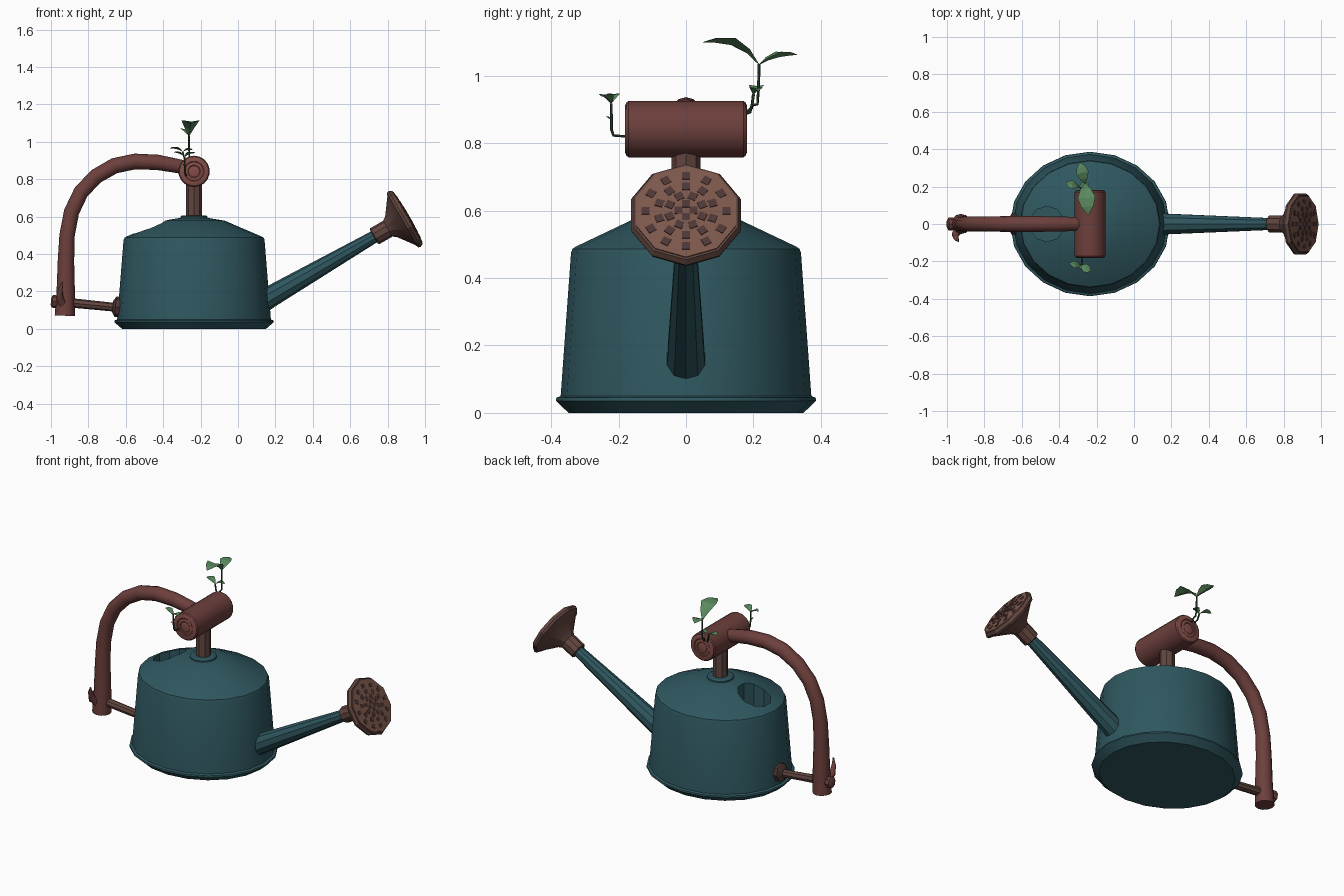
import bpy, bmesh, math
from mathutils import Vector, Matrix

if "Cube" in bpy.data.objects:
    bpy.data.objects.remove(bpy.data.objects["Cube"])


def material(name, r, g, b):
    m = bpy.data.materials.new(name)
    m.diffuse_color = (r, g, b, 1)
    m.use_nodes = True
    m.node_tree.nodes["Principled BSDF"].inputs["Base Color"].default_value = m.diffuse_color
    return m


TEAL = material("teal_metal", .028, .095, .115)
BARK = material("red_bark", .15, .05, .045)
CUT = material("cut_wood", .23, .075, .065)
BROWN = material("brown_wood", .12, .06, .05)
FACE = material("rose_wood", .2, .095, .07)
DARK = material("dark_wood", .075, .038, .035)
LEAF = material("leaf_green", .1, .25, .11)
STEM = material("stem_green", .03, .06, .03)


def finish(ob, mat, angle=35):
    ob.data.materials.clear()
    ob.data.materials.append(mat)
    bpy.ops.object.select_all(action='DESELECT')
    ob.select_set(True)
    bpy.context.view_layer.objects.active = ob
    if angle:
        bpy.ops.object.shade_smooth_by_angle(angle=math.radians(angle))
    return ob


def from_bmesh(name, bm, mat, angle=35):
    bmesh.ops.recalc_face_normals(bm, faces=bm.faces)
    me = bpy.data.meshes.new(name)
    bm.to_mesh(me)
    bm.free()
    ob = bpy.data.objects.new(name, me)
    bpy.context.collection.objects.link(ob)
    return finish(ob, mat, angle)


def frame(origin, axis):
    return Matrix.Translation(origin) @ Vector(axis).to_track_quat('Z', 'Y').to_matrix().to_4x4()


def lathe(name, profile, n, mat, origin, axis=(0, 0, 1), sy=1, angle=35):
    """Turn (radius, height) points about an axis, closing both ends."""
    bm = bmesh.new()
    M = frame(origin, axis)
    rings = []
    for r, h in profile:
        rings.append([bm.verts.new(M @ Vector((r * math.cos(a), sy * r * math.sin(a), h)))
                      for a in (math.pi / 2 + math.tau * i / n for i in range(n))])
    for a, b in zip(rings, rings[1:]):
        for i in range(n):
            j = (i + 1) % n
            bm.faces.new((a[i], a[j], b[j], b[i]))
    bm.faces.new(rings[0])
    bm.faces.new(rings[-1])
    return from_bmesh(name, bm, mat, angle)


def tube(name, pts, mat, res=4):
    """Round tube through (x, y, z, radius) points."""
    cu = bpy.data.curves.new(name, 'CURVE')
    cu.dimensions = '3D'
    cu.bevel_depth = 1
    cu.bevel_resolution = res
    cu.use_fill_caps = True
    sp = cu.splines.new('POLY')
    sp.points.add(len(pts) - 1)
    for p, (x, y, z, r) in zip(sp.points, pts):
        p.co = (x, y, z, 1)
        p.radius = r
    ob = bpy.data.objects.new(name, cu)
    bpy.context.collection.objects.link(ob)
    bpy.ops.object.select_all(action='DESELECT')
    ob.select_set(True)
    bpy.context.view_layer.objects.active = ob
    bpy.ops.object.convert(target='MESH')
    return finish(bpy.context.view_layer.objects.active, mat, 50)


def leaf(name, base, tip, width, arch):
    """Folded, arched leaf with a thin diamond cross-section."""
    base, tip = Vector(base), Vector(tip)
    side = (tip - base).cross(Vector((0, 0, 1))).normalized()
    up = side.cross(tip - base).normalized()
    bm = bmesh.new()
    rings = []
    for t, w in ((0, .06), (.25, .6), (.55, 1), (.8, .7), (1, .04)):
        c = base.lerp(tip, t) + up * arch * math.sin(math.pi * t)
        s = side * width * w / 2
        lift = up * width * .12 * w
        rings.append([bm.verts.new(p) for p in (c - s + lift, c - lift, c + s + lift, c + lift * .4)])
    for a, b in zip(rings, rings[1:]):
        for i in range(4):
            j = (i + 1) % 4
            bm.faces.new((a[i], a[j], b[j], b[i]))
    bm.faces.new(rings[0])
    bm.faces.new(rings[-1])
    return from_bmesh(name, bm, LEAF, 0)


CX = -.235
# Oval can body with a filler opening
body = lathe("can_body", [(.385, 0), (.427, .036), (.425, .045), (.411, .05), (.377, .475), (.372, .487),
                          (.36, .494), (.165, .578), (.08, .592)], 20, TEAL, (CX, 0, 0), sy=.905)
cutter = lathe("filler_cutter", [(.095, .42), (.095, .8)], 10, TEAL, (-.465, 0, 0))
cutter.hide_render = True
mod = body.modifiers.new("filler_hole", 'BOOLEAN')
mod.operation = 'DIFFERENCE'
mod.solver = 'EXACT'
mod.object = cutter
bpy.context.view_layer.objects.active = body
bpy.ops.object.modifier_apply(modifier=mod.name)
bpy.data.objects.remove(cutter)
finish(body, TEAL)

# Collar and post carrying the log
lathe("post_collar", [(.075, .575), (.075, .6), (.065, .607), (.04, .607)], 14, TEAL, (CX, 0, 0))
lathe("post", [(.043, .58), (.043, .82)], 8, BROWN, (CX, 0, 0), angle=20)

# Log crosspiece with ringed cut ends
LOG = Vector((CX, 0, .842))
lathe("log", [(.078, -.178), (.084, -.17), (.084, .17), (.078, .178)], 18, BARK, LOG, (0, 1, 0))
for s, side in ((-1, "front"), (1, "back")):
    lathe("log_end_" + side, [(.078, 0), (.07, .004), (.054, .004), (.05, .001), (.034, .004),
                              (.03, .001), (.014, .004), (.004, .004)],
          18, CUT, LOG + Vector((0, s * .177, 0)), (0, s, 0))

# Spout and rose
D = Vector((.866, 0, .5))
lathe("spout", [(.064, -.09), (.058, 0), (.031, .70)], 10, TEAL, (.17, 0, .17), D, angle=20)
P0 = Vector((.80, 0, .535))
lathe("rose_collar", [(.042, -.085), (.049, -.08), (.049, .005), (.04, .01)], 10, BROWN, P0, D, angle=20)
lathe("rose_cone", [(.045, -.005), (.062, .02), (.15, .085), (.168, .092), (.172, .105), (.163, .122), (.15, .124)],
      10, BROWN, P0, D, angle=20)
lathe("rose_face", [(.158, .118), (.156, .126), (.06, .132), (.01, .133)], 10, FACE, P0, D, angle=20)
bm = bmesh.new()
for r, n, h in ((.022, 4, .133), (.052, 8, .1325), (.083, 10, .131), (.12, 12, .129)):
    for i in range(n):
        M = (frame(P0, D) @ Matrix.Rotation(math.tau * (i + .5 * (n == 8)) / n, 4, 'Z')
             @ Matrix.Translation((0, r, h)) @ Matrix.Diagonal((.024, .024, .003, 1)))
        bmesh.ops.create_cube(bm, size=1, matrix=M)
from_bmesh("rose_holes", bm, DARK, 0)

# Bent branch handle with peg, knob and thorn
path = [(-.25, .855, .036), (-.33, .872, .038), (-.43, .89, .041), (-.55, .895, .042), (-.66, .872, .042),
        (-.76, .815, .041), (-.84, .73, .041), (-.89, .625, .041), (-.914, .5, .041), (-.92, .36, .044),
        (-.921, .2, .049), (-.926, .07, .054)]
tube("handle", [(x, 0, z, r) for x, z, r in path], BARK)
PEG = Vector((1, 0, -.1)).normalized()
lathe("handle_peg", [(.026, 0), (.023, .36)], 8, BROWN, (-.985, 0, .148), PEG)
lathe("peg_knob", [(.02, 0), (.034, .008), (.034, .03), (.026, .045)], 8, BARK, (-1, 0, .148), PEG)
lathe("peg_flange", [(.03, -.015), (.055, 0), (.055, .05)], 8, DARK, (-.655, 0, .118), PEG)
tube("thorn", [(-.93, -.02, .12, .026), (-.955, -.055, .17, .02), (-.95, -.078, .21, .013),
               (-.938, -.092, .25, .004)], BARK, 2)

# Sprouts growing from the log ends
S = .0045
tube("tall_stem", [(-.25, .17, .885, S), (-.255, .19, .892, S), (-.26, .195, .912, S), (-.26, .212, .916, S),
                   (-.262, .215, .96, S), (-.262, .217, 1.035, S)], STEM, 1)
leaf("tall_leaf_large", (-.262, .217, 1.033), (-.245, .05, 1.1), .095, .035)
leaf("tall_leaf_small", (-.262, .217, 1.033), (-.29, .33, 1.063), .068, .015)
tube("short_stem", [(-.27, .17, .885, S), (-.285, .195, .905, S), (-.295, .2, .945, S)], STEM, 1)
leaf("short_leaf_left", (-.295, .2, .945), (-.365, .22, .965), .048, .012)
leaf("short_leaf_right", (-.295, .2, .945), (-.24, .215, .955), .04, .012)
tube("front_stem", [(-.275, -.17, .82, S), (-.28, -.215, .823, S), (-.283, -.221, .84, S),
                    (-.285, -.222, .918, S)], STEM, 1)
leaf("front_leaf_left", (-.285, -.222, .918), (-.345, -.21, .945), .04, .01)
leaf("front_leaf_right", (-.285, -.222, .918), (-.228, -.252, .94), .048, .012)
leaf("front_bud", (-.285, -.222, .868), (-.29, -.24, .88), .014, .003)
